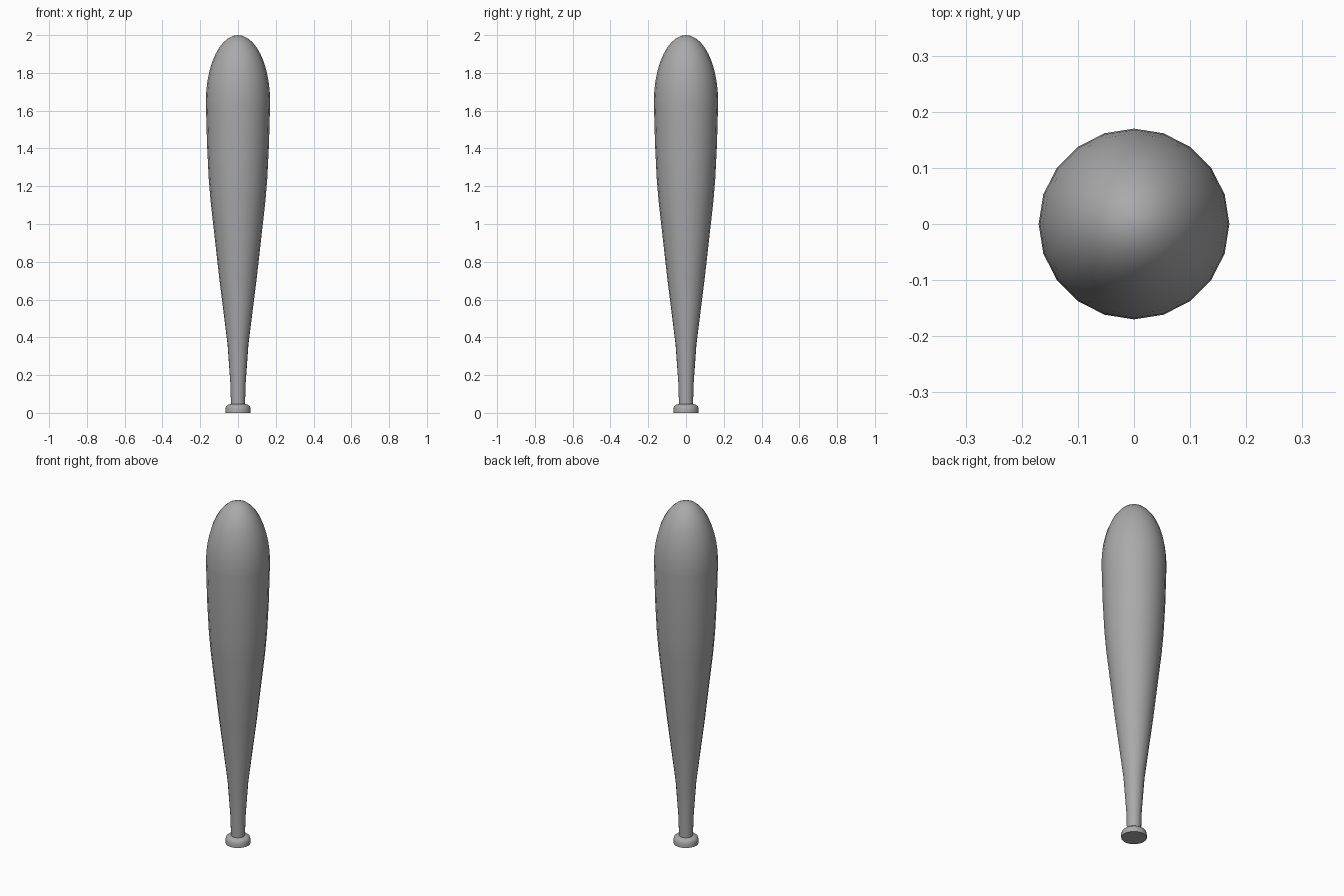
import bpy
import bmesh
from math import pi, sin, cos

cube = bpy.data.objects.get("Cube")
if cube:
    bpy.data.objects.remove(cube, do_unlink=True)

SIDES = 20

grey = bpy.data.materials.new("plain_grey")
grey.use_nodes = True
COLOUR = (0.4, 0.4, 0.4, 1)
grey.diffuse_color = COLOUR
grey.node_tree.nodes["Principled BSDF"].inputs["Base Color"].default_value = COLOUR


def lathe(name, profile):
    """Revolve (radius, height) pairs around z; zero radius closes an end."""
    bm = bmesh.new()
    verts = [bm.verts.new((r, 0, z)) for r, z in profile]
    edges = [bm.edges.new(pair) for pair in zip(verts, verts[1:])]
    bmesh.ops.spin(bm, geom=verts + edges, cent=(0, 0, 0), axis=(0, 0, 1),
                   angle=2 * pi, steps=SIDES)
    bmesh.ops.remove_doubles(bm, verts=bm.verts, dist=0.0005)
    bmesh.ops.recalc_face_normals(bm, faces=bm.faces)
    mesh = bpy.data.meshes.new(name)
    bm.to_mesh(mesh)
    bm.free()
    mesh.materials.append(grey)
    obj = bpy.data.objects.new(name, mesh)
    bpy.context.collection.objects.link(obj)
    bpy.ops.object.select_all(action='DESELECT')
    obj.select_set(True)
    bpy.context.view_layer.objects.active = obj
    bpy.ops.object.shade_smooth_by_angle(angle=pi / 4)
    return obj


# Handle, taper, barrel and elliptical rounded tip
handle = [(0, 0.03), (0.037, 0.03), (0.04, 0.15), (0.055, 0.36), (0.1, 0.72),
          (0.145, 1.12), (0.155, 1.24), (0.164, 1.42), (0.17, 1.64)]
RINGS = 10
tip = [(0.17 * cos(i * pi / 2 / RINGS), 1.65 + 0.35 * sin(i * pi / 2 / RINGS))
       for i in range(RINGS + 1)]
lathe("bat_body", handle + tip)

# Flat-bottomed knob with a rounded upper rim
lathe("handle_knob", [(0, 0), (0.067, 0), (0.067, 0.022), (0.063, 0.035),
                      (0.053, 0.043), (0.037, 0.046), (0, 0.046)])
